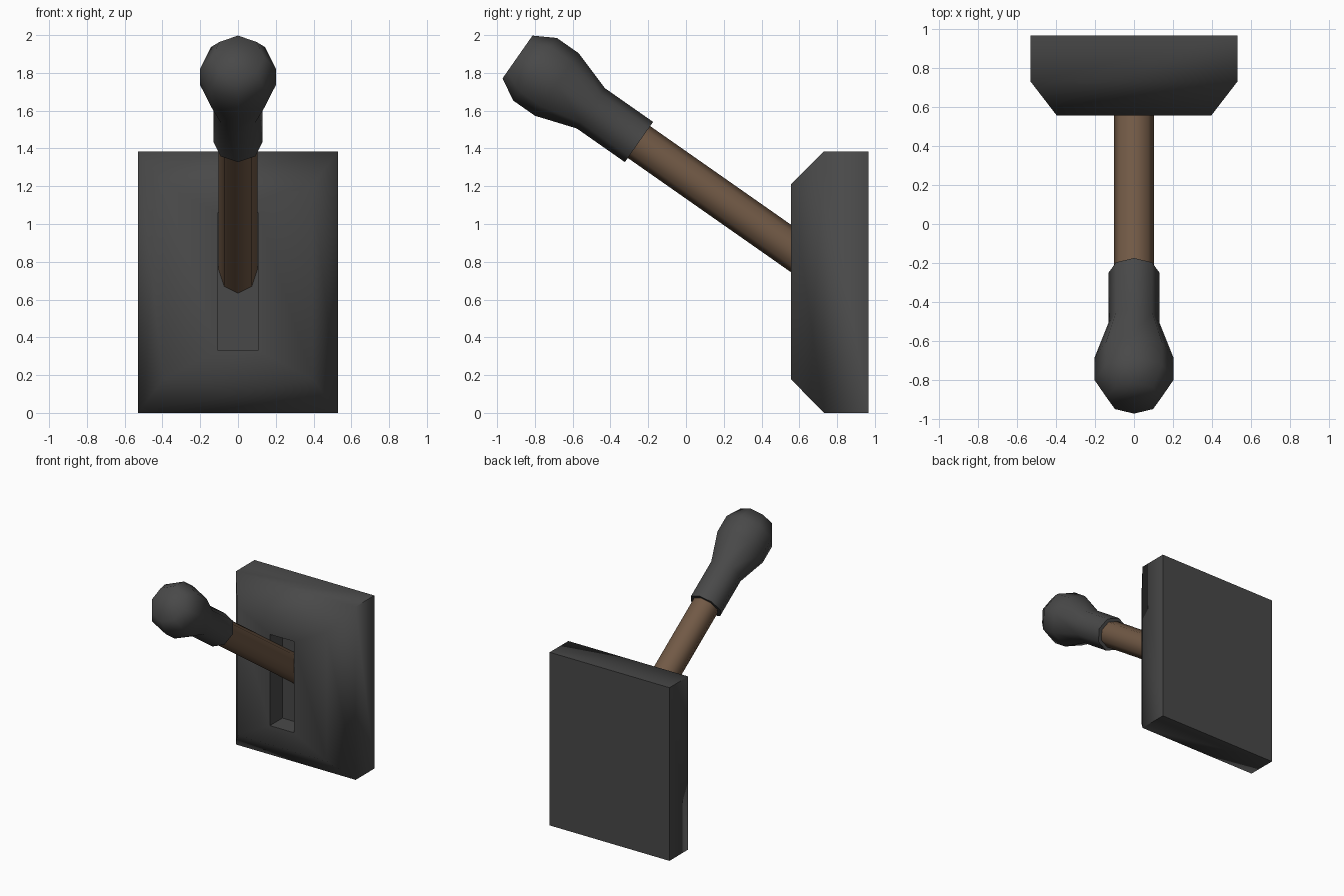
import bpy, bmesh, math
from mathutils import Matrix

if "Cube" in bpy.data.objects:
    bpy.data.objects.remove(bpy.data.objects["Cube"])


def material(name, rgb):
    m = bpy.data.materials.new(name)
    m.diffuse_color = (*rgb, 1)
    m.use_nodes = True
    m.node_tree.nodes["Principled BSDF"].inputs["Base Color"].default_value = m.diffuse_color
    return m


GREY = material("dark grey", (0.066, 0.066, 0.066))
BROWN = material("brown", (0.165, 0.1, 0.06))


def skin(name, rings, mat):
    """Join consecutive closed rings with quads and cap both ends."""
    bm = bmesh.new()
    loops = [[bm.verts.new(p) for p in ring] for ring in rings]
    for a, b in zip(loops, loops[1:]):
        n = len(a)
        for i in range(n):
            j = (i + 1) % n
            bm.faces.new((a[i], a[j], b[j], b[i]))
    bm.faces.new(loops[0])
    bm.faces.new(loops[-1])
    bmesh.ops.recalc_face_normals(bm, faces=bm.faces)
    me = bpy.data.meshes.new(name)
    bm.to_mesh(me)
    bm.free()
    me.materials.append(mat)
    ob = bpy.data.objects.new(name, me)
    bpy.context.collection.objects.link(ob)
    bpy.ops.object.select_all(action='DESELECT')
    ob.select_set(True)
    bpy.context.view_layer.objects.active = ob
    bpy.ops.object.shade_smooth_by_angle(angle=math.radians(67))
    return ob


def rect(hx, z0, z1, y):
    return [(-hx, y, z0), (hx, y, z0), (hx, y, z1), (-hx, y, z1)]


# Lever axis: leans 55 degrees towards the front, origin at the grip's lower end
AXIS = Matrix.Translation((0, -0.249, 1.434)) @ Matrix.Rotation(math.radians(55), 4, 'X')


def turned(name, profile, mat):
    """Eight-sided turned part along the lever axis from (radius, height) pairs."""
    rings = [[(r * math.cos(i * math.pi / 4), r * math.sin(i * math.pi / 4), t)
              for i in range(8)] for r, t in profile]
    ob = skin(name, rings, mat)
    ob.data.transform(AXIS)
    return ob


# Wall plate: back, side edge, bevelled front, slot mouth, slot floor
skin("wall_plate", [
    rect(0.53, 0, 1.385, 0.966),
    rect(0.53, 0, 1.385, 0.73),
    rect(0.396, 0.178, 1.21, 0.556),
    rect(0.107, 0.33, 1.06, 0.556),
    rect(0.107, 0.33, 1.06, 0.715),
], GREY)

# Lever rod, its foot buried behind the slot floor
turned("lever_rod", [(0.103, -1.3), (0.103, 0.05)], BROWN)

# Grip with collar and rounded knob
turned("lever_grip", [(0.13, 0), (0.13, 0.311), (0.202, 0.531),
                      (0.202, 0.672), (0.138, 0.785)], GREY)
